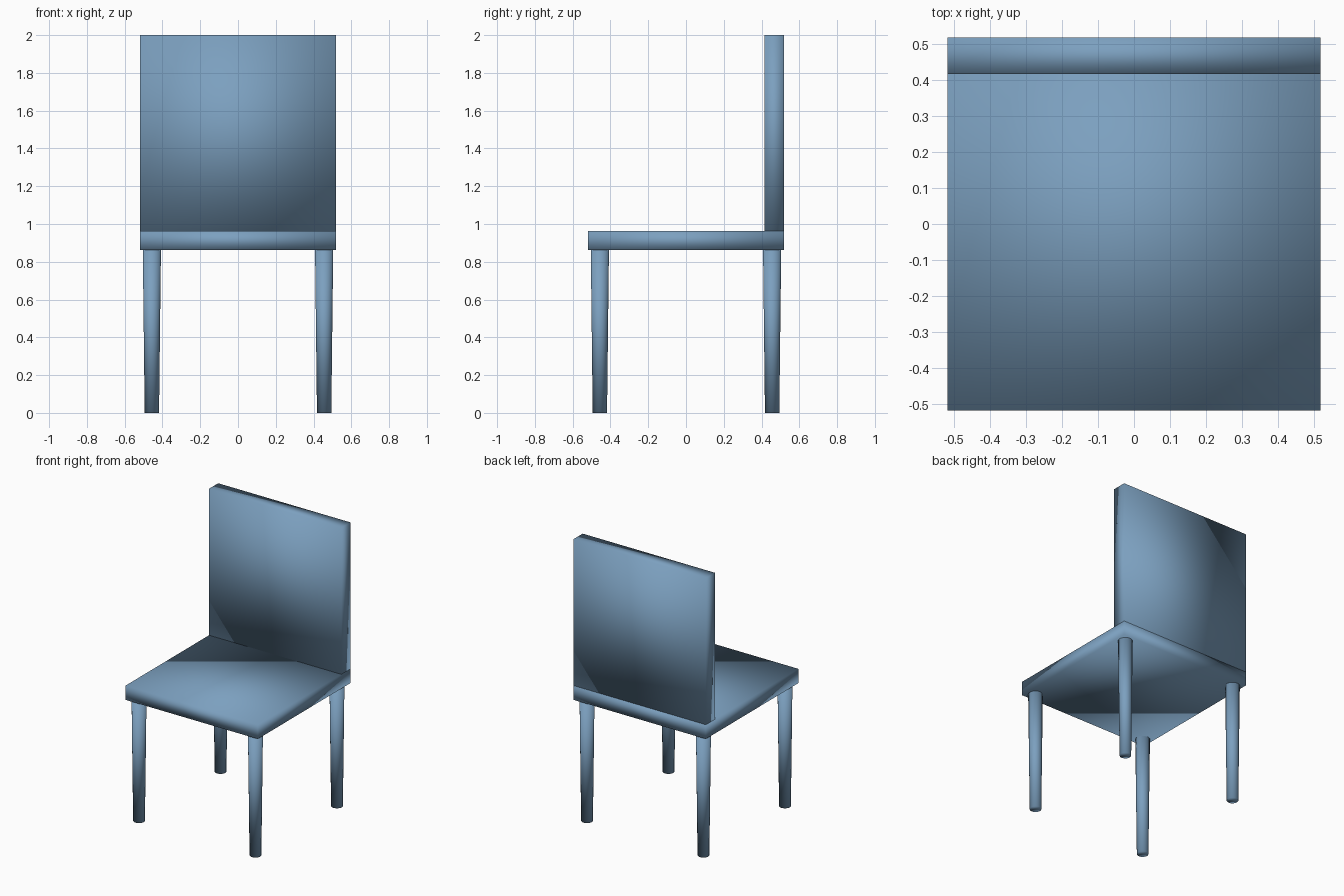
import bpy
import bmesh
from mathutils import Matrix, Vector

old = bpy.data.objects.get("Cube")
if old:
    bpy.data.objects.remove(old, do_unlink=True)

COLOR = (0.2, 0.35, 0.52, 1)
paint = bpy.data.materials.new("slate blue")
paint.use_nodes = True
paint.diffuse_color = COLOR
paint.node_tree.nodes["Principled BSDF"].inputs["Base Color"].default_value = COLOR


def finish(name, bm):
    """Turn a bmesh into a fully smooth-shaded, painted object."""
    for face in bm.faces:
        face.smooth = True
    mesh = bpy.data.meshes.new(name)
    bm.to_mesh(mesh)
    bm.free()
    mesh.materials.append(paint)
    obj = bpy.data.objects.new(name, mesh)
    bpy.context.collection.objects.link(obj)
    return obj


def box(name, low, high):
    low, high = Vector(low), Vector(high)
    place = Matrix.Translation((low + high) / 2) @ Matrix.Diagonal(high - low).to_4x4()
    bm = bmesh.new()
    bmesh.ops.create_cube(bm, size=1, matrix=place)
    return finish(name, bm)


def leg(name, x, y, height):
    """Round leg, tapering toward the floor."""
    bm = bmesh.new()
    bmesh.ops.create_cone(bm, cap_ends=True, segments=32, radius1=0.038,
                          radius2=0.048, depth=height,
                          matrix=Matrix.Translation((x, y, height / 2)))
    return finish(name, bm)


HALF = 0.518        # half width of the seat
SEAT_BOTTOM, SEAT_TOP = 0.862, 0.963
LEG_OFFSET = 0.456

# Seat slab and upright backrest
box("seat", (-HALF, -HALF, SEAT_BOTTOM), (HALF, HALF, SEAT_TOP))
box("backrest", (-HALF, 0.416, SEAT_TOP), (HALF, HALF, 2))

# Four legs
for side, sx in (("left", 1), ("right", -1)):
    for end, sy in (("front", -1), ("back", 1)):
        leg(f"{end}_{side}_leg", sx * LEG_OFFSET, sy * LEG_OFFSET, SEAT_BOTTOM)
